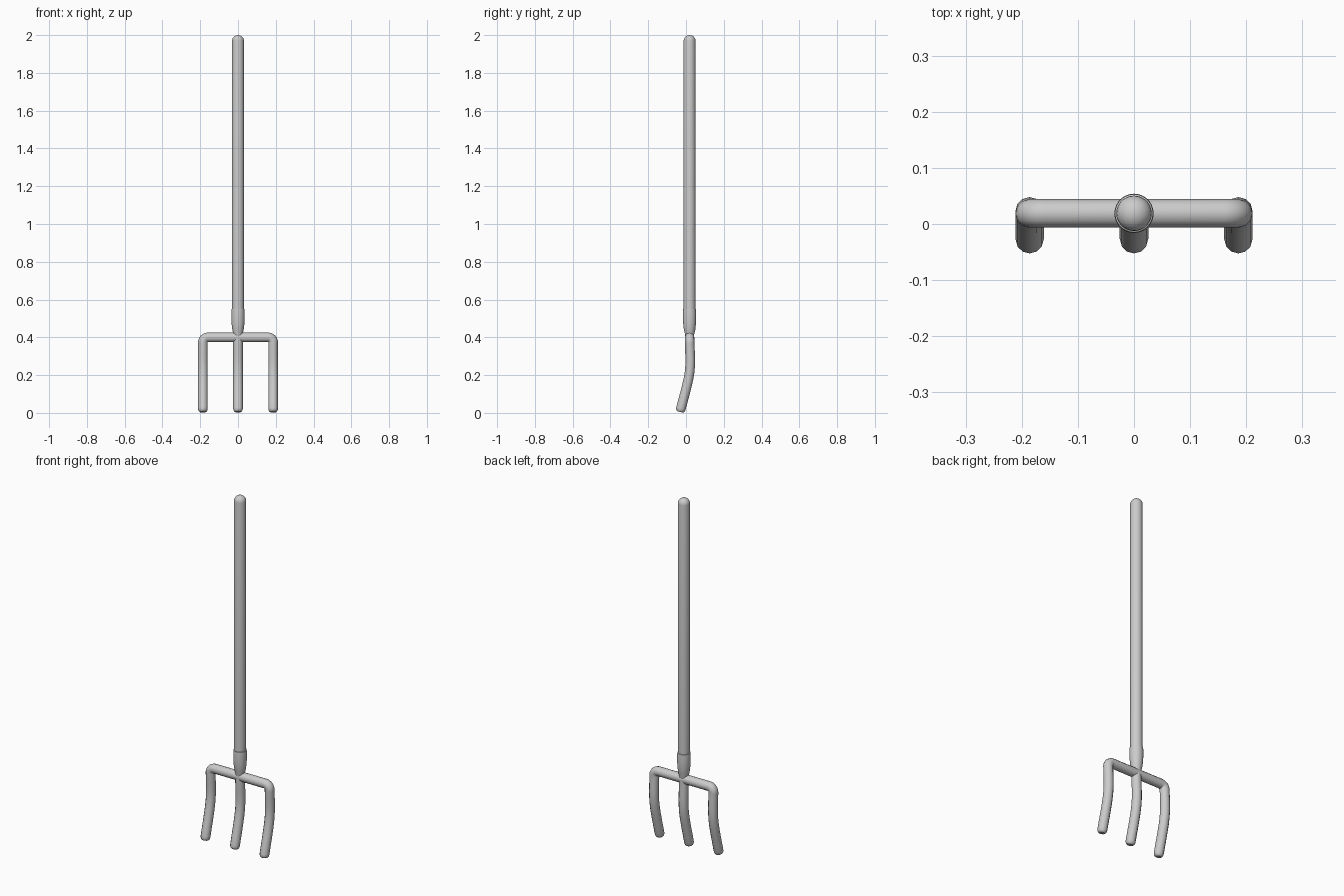
import bpy, bmesh, math

if "Cube" in bpy.data.objects:
    bpy.data.objects.remove(bpy.data.objects["Cube"])

AXIS_Y = 0.019   # handle and crossbar depth
TINE_X = 0.186
TINE_R = 0.0255


def finish(obj, angle=40):
    bpy.ops.object.select_all(action='DESELECT')
    obj.select_set(True)
    bpy.context.view_layer.objects.active = obj
    bpy.ops.object.shade_smooth_by_angle(angle=math.radians(angle))


def lathe(name, profile, sides=28):
    """Revolve an (r, z) profile around the handle axis."""
    bm = bmesh.new()
    verts = [bm.verts.new((r, 0, z)) for r, z in profile]
    edges = [bm.edges.new(p) for p in zip(verts, verts[1:])]
    bmesh.ops.spin(bm, geom=verts + edges, axis=(0, 0, 1), cent=(0, 0, 0),
                   angle=2 * math.pi, steps=sides)
    bmesh.ops.remove_doubles(bm, verts=bm.verts, dist=1e-5)
    bmesh.ops.recalc_face_normals(bm, faces=bm.faces)
    mesh = bpy.data.meshes.new(name)
    bm.to_mesh(mesh)
    bm.free()
    obj = bpy.data.objects.new(name, mesh)
    obj.location.y = AXIS_Y
    bpy.context.collection.objects.link(obj)
    finish(obj)


def tube(name, points):
    """Sweep a round section along (x, y, z, radius factor) points."""
    curve = bpy.data.curves.new(name, 'CURVE')
    curve.dimensions = '3D'
    curve.bevel_depth = TINE_R
    curve.bevel_resolution = 4
    curve.use_fill_caps = True
    spline = curve.splines.new('POLY')
    spline.points.add(len(points) - 1)
    for p, (x, y, z, r) in zip(spline.points, points):
        p.co = (x, y, z, 1)
        p.radius = r
    obj = bpy.data.objects.new(name, curve)
    bpy.context.collection.objects.link(obj)
    bpy.ops.object.select_all(action='DESELECT')
    obj.select_set(True)
    bpy.context.view_layer.objects.active = obj
    bpy.ops.object.convert(target='MESH')
    finish(bpy.context.view_layer.objects.active)


# Bent tine side profile from tip upward: y, z, radius factor
BEND = [(-0.0315, 0.005, 0.62), (-0.0305, 0.009, 0.84), (-0.0285, 0.017, 0.97),
        (-0.026, 0.026, 1), (-0.016, 0.065, 1), (-0.005, 0.105, 1),
        (0.005, 0.145, 1), (0.013, 0.18, 1), (0.019, 0.215, 1),
        (0.022, 0.25, 1), (0.0225, 0.285, 1), (0.021, 0.325, 1),
        (AXIS_Y, 0.37, 1)]

# Outer tines and crossbar: one bent rod
half = [(-TINE_X, y, z, r) for y, z, r in BEND]
FILLET = 0.026
for i in range(7):
    a = math.radians(90 * i / 6)
    half.append((-TINE_X + FILLET * (1 - math.cos(a)), AXIS_Y,
                 0.3735 + FILLET * math.sin(a), 1))
tube("outer_tines_and_crossbar", half + [(-x, y, z, r) for x, y, z, r in reversed(half)])

# Middle tine with a small flare into the crossbar
tube("middle_tine", [(0, y, z, r) for y, z, r in BEND] + [(0, AXIS_Y, 0.40, 1)])

# Socket
lathe("socket", [(0, 0.40), (0.023, 0.40), (0.025, 0.42), (0.030, 0.44),
                 (0.0335, 0.47), (0.035, 0.50), (0.035, 0.535), (0.034, 0.55),
                 (0.030, 0.552)])

# Handle with rounded top
R = 0.0315
dome = [(R * math.cos(math.radians(a)), 1.97 + 0.03 * math.sin(math.radians(a)))
        for a in range(0, 90, 15)]
lathe("handle", [(0, 0.50), (R, 0.50)] + dome + [(0, 2.0)])
